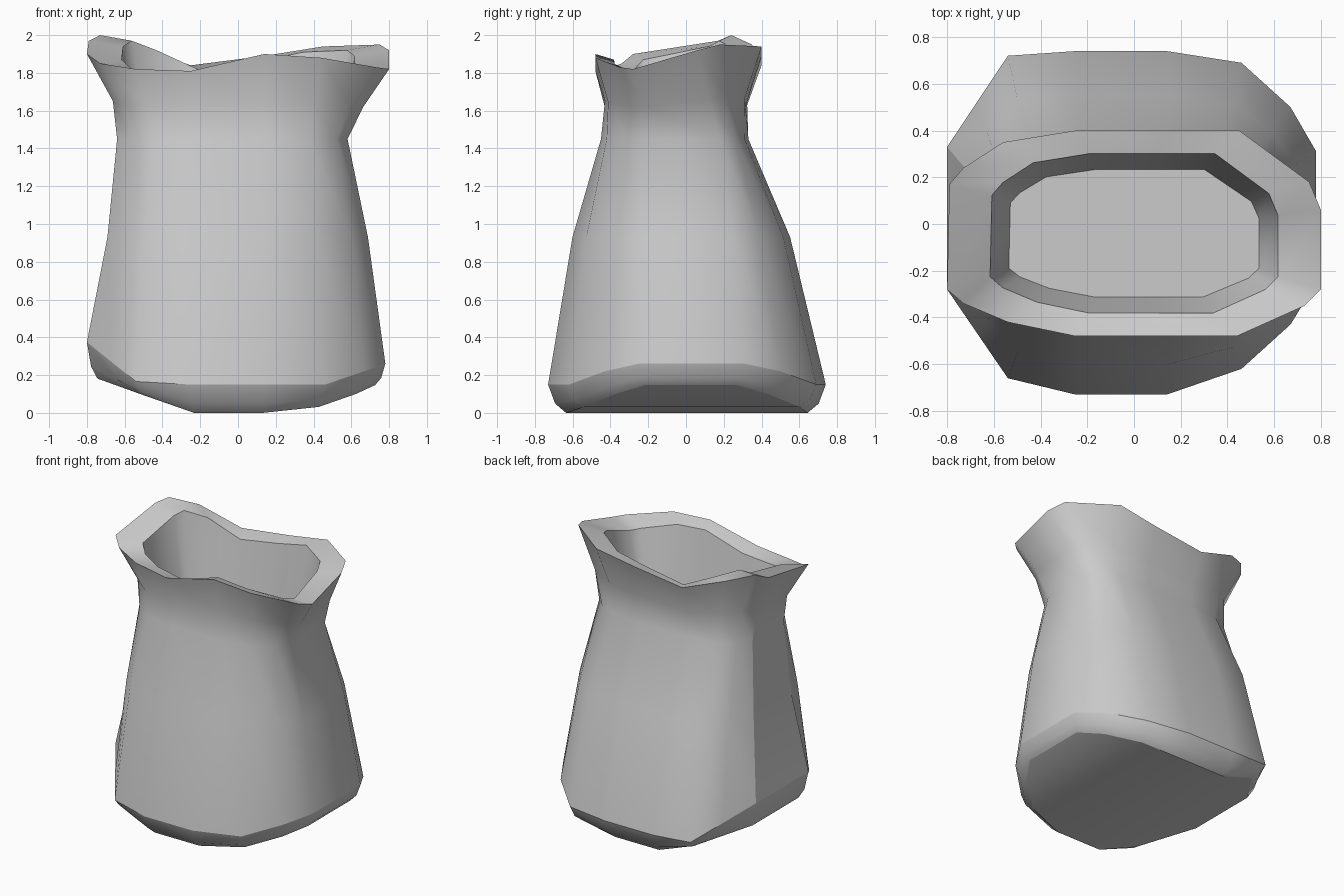
import bpy, bmesh
from mathutils import Vector

if "Cube" in bpy.data.objects:
    bpy.data.objects.remove(bpy.data.objects["Cube"])

# Three hand-shaped outlines, 16 matching columns, clockwise from the back
RIM = [(-.25, .40, 1.84), (.14, .40, 1.89), (.45, .40, 1.94), (.75, .18, 1.95),
       (.80, .06, 1.92), (.80, -.28, 1.82), (.73, -.35, 1.83), (.44, -.48, 1.88),
       (.14, -.48, 1.90), (-.25, -.48, 1.81), (-.54, -.42, 1.82), (-.73, -.34, 1.85),
       (-.80, -.28, 1.90), (-.79, .17, 1.97), (-.73, .24, 2.0), (-.56, .35, 1.95)]
NECK = [(-.22, .33), (.14, .33), (.38, .31), (.50, .26), (.58, .18), (.58, -.20),
        (.52, -.31), (.38, -.42), (.14, -.45), (-.22, -.45), (-.45, -.42),
        (-.57, -.33), (-.64, -.22), (-.64, .14), (-.58, .24), (-.45, .31)]
BASE = [(-.25, .74), (.14, .74), (.46, .69), (.67, .50), (.78, .31), (.78, -.25),
        (.67, -.43), (.46, -.62), (.14, -.73), (-.25, -.73), (-.54, -.66),
        (-.67, -.47), (-.80, -.28), (-.80, .33), (-.67, .525), (-.54, .72)]
N = 16


def base_z(x):
    return .15 + max(0, -x - .52) * .8 + max(0, x - .48) * .37


def belly_z(x):
    return max(0, -x - .24) * .36 + max(0, x - .14) * .11 + max(0, x - .49) * .35


def scaled(ring, sx, sy, yc=0, dz=0):
    return [Vector((p.x * sx, yc + (p.y - yc) * sy, p.z + dz)) for p in ring]


def mix(a, b, t):
    return [p.lerp(q, t) for p, q in zip(a, b)]


# Outer rings from the underside to the lip
rim = [Vector(p) for p in RIM]
neck = [Vector((x, y, 1.45)) for x, y in NECK]
base = [Vector((x, y, base_z(x))) for x, y in BASE]
bottom = [Vector((x * .93, y * .87, belly_z(x * .93))) for x, y in BASE]
bevel = scaled(mix(bottom, base, .33), 1.02, 1.04)
mid = [b.lerp(n, .68 if b.x < -.75 else .46) for b, n in zip(base, neck)]
for p in mid:
    p.z = .93
collar = scaled(mix(neck, rim, .38), 1, .92, -.06, .03)
for p, n in zip(collar, neck):
    if p.x < -.5:
        p.x = n.x * 1.035

# Inner rings from the lip down to the flat floor
lip = scaled(rim, .77, .775, -.04, -.03)
floor = scaled(lip, .87, .80, -.04)
for p in floor:
    p.z = 1.45

bm = bmesh.new()
rings = [[bm.verts.new(p) for p in r] for r in
         (bottom, bevel, base, mid, neck, collar, rim, lip, floor)]
for a, b in zip(rings, rings[1:]):
    for i in range(N):
        j = (i + 1) % N
        bm.faces.new((a[i], a[j], b[j], b[i]))

# Underside and floor, closed with strips running front to back
for r in (rings[0], rings[-1]):
    for i in range(-3, 4):
        bm.faces.new((r[i % N], r[(i + 1) % N], r[8 - i], r[9 - i]))
bmesh.ops.recalc_face_normals(bm, faces=bm.faces)

# Smooth shading with hard edges at bottom, base, rim, lip, floor and left panel
for f in bm.faces:
    f.smooth = True
for k in (0, 2, 6, 7, 8):
    for i in range(N):
        bm.edges.get((rings[k][i], rings[k][(i + 1) % N])).smooth = False
for k in range(2, 5):
    for i in (12, 13):
        bm.edges.get((rings[k][i], rings[k + 1][i])).smooth = False

mesh = bpy.data.meshes.new("sack")
bm.to_mesh(mesh)
bm.free()
sack = bpy.data.objects.new("sack", mesh)
bpy.context.collection.objects.link(sack)
